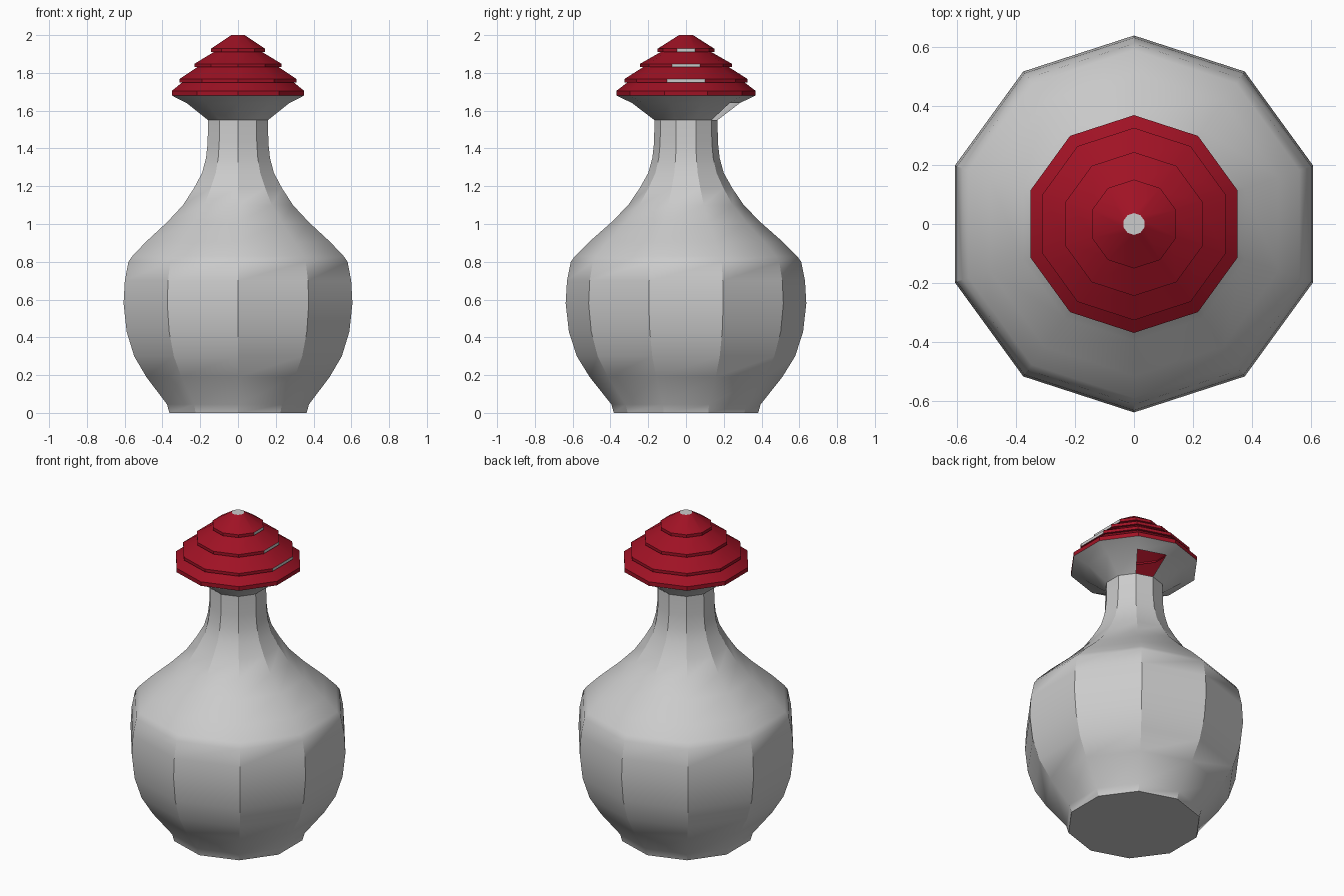
import bpy, bmesh, math

if "Cube" in bpy.data.objects:
    bpy.data.objects.remove(bpy.data.objects["Cube"])

SIDES = 10


def lathe(name, profile, skip=(), cap_start=False, cap_end=False, angle=30):
    """Revolve (radius, z) points into a ten-sided shell; skip holds (band, side) gaps."""
    bm = bmesh.new()
    rings = []
    for r, z in profile:
        ring = []
        for i in range(SIDES):
            a = math.radians(-18 + 36 * i)
            ring.append(bm.verts.new((r * math.cos(a), r * math.sin(a), z)))
        rings.append(ring)
    for b in range(len(rings) - 1):
        for i in range(SIDES):
            if (b, i) in skip:
                continue
            j = (i + 1) % SIDES
            bm.faces.new((rings[b][i], rings[b][j], rings[b + 1][j], rings[b + 1][i]))
    if cap_start:
        bm.faces.new(rings[0][::-1])
    if cap_end:
        bm.faces.new(rings[-1])
    mesh = bpy.data.meshes.new(name)
    bm.to_mesh(mesh)
    bm.free()
    obj = bpy.data.objects.new(name, mesh)
    bpy.context.collection.objects.link(obj)
    bpy.ops.object.select_all(action='DESELECT')
    obj.select_set(True)
    bpy.context.view_layer.objects.active = obj
    bpy.ops.object.shade_smooth_by_angle(angle=math.radians(angle))
    return obj


# Bottle: foot, round belly, shoulder, neck and flared lip (one lip panel is open)
bottle_profile = [
    (0.382, 0), (0.395, 0.045), (0.51, 0.19), (0.578, 0.30), (0.62, 0.43),
    (0.637, 0.58), (0.63, 0.70), (0.61, 0.80), (0.588, 0.83), (0.513, 0.905),
    (0.394, 1.01), (0.306, 1.10), (0.245, 1.19), (0.20, 1.27), (0.178, 1.35),
    (0.169, 1.43), (0.167, 1.55), (0.285, 1.64), (0.368, 1.68)]
lathe("bottle", bottle_profile, skip={(16, 2)}, cap_start=True)

# Stepped stopper: four stacked cone tiers, each with an upright rim
red = bpy.data.materials.new("red")
red.diffuse_color = (0.35, 0.006, 0.018, 1)
red.use_nodes = True
red.node_tree.nodes["Principled BSDF"].inputs["Base Color"].default_value = red.diffuse_color
grey = bpy.data.materials.new("grey")
grey.diffuse_color = (0.6, 0.6, 0.6, 1)
grey.use_nodes = True
grey.node_tree.nodes["Principled BSDF"].inputs["Base Color"].default_value = grey.diffuse_color

tiers = [(0.368, 1.68, 1.705), (0.325, 1.75, 1.768),
         (0.243, 1.83, 1.848), (0.15, 1.91, 1.928)]
profile = []
for k, (r, z0, z1) in enumerate(tiers):
    profile += [(r, z0), (r, z1)]
    if k < 3:
        profile.append((tiers[k + 1][0] - 0.015, tiers[k + 1][1]))
profile.append((0.037, 2.0))
stopper = lathe("stopper", profile, cap_end=True)
stopper.data.materials.append(red)
stopper.data.materials.append(grey)

# Bare grey spots: the tip and the right-hand rim panel of the upper tiers
faces = stopper.data.polygons
faces[len(faces) - 1].material_index = 1
for band in (3, 6, 9):
    faces[band * SIDES].material_index = 1
